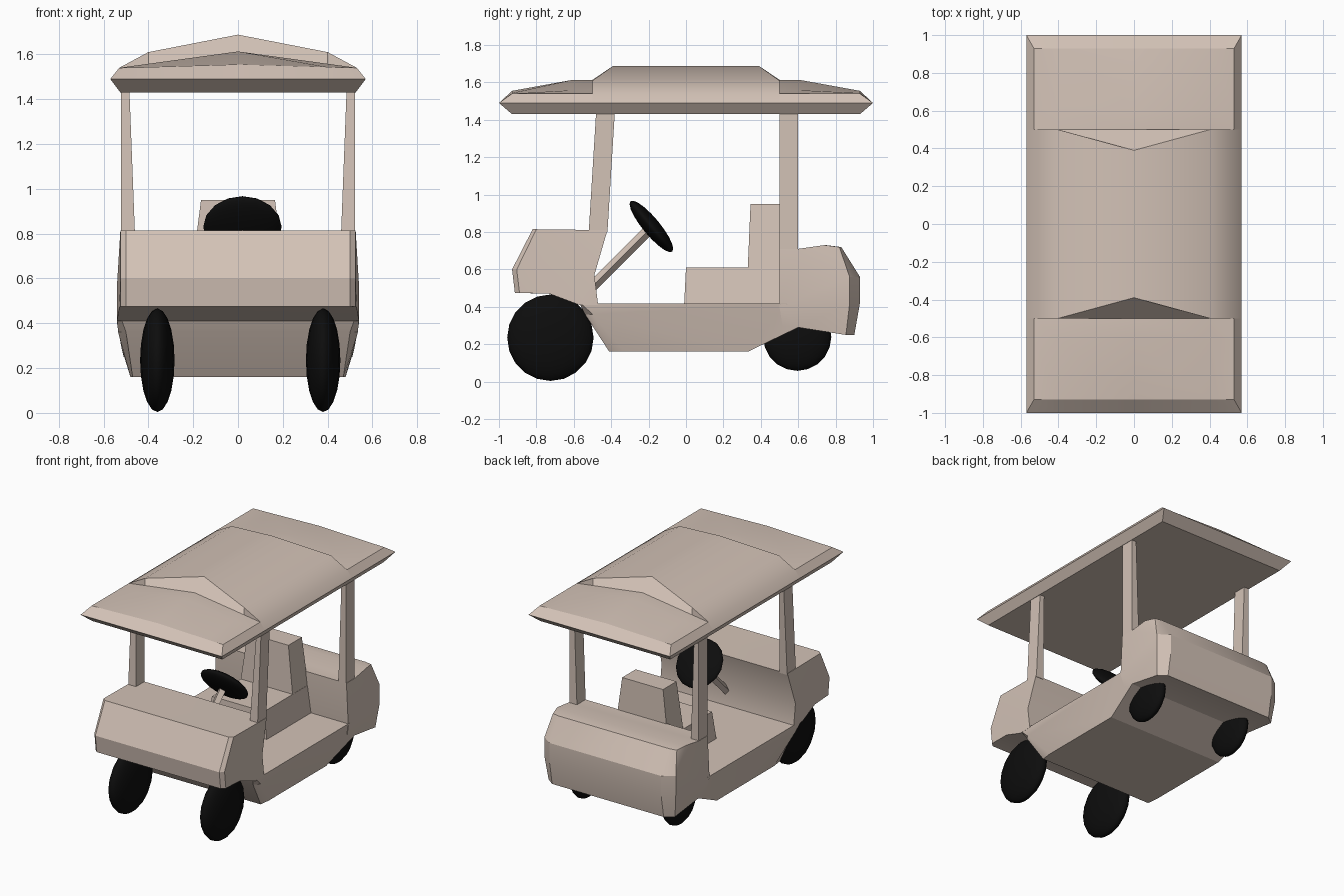
import bpy, bmesh, math
from mathutils import Vector

if "Cube" in bpy.data.objects:
    bpy.data.objects.remove(bpy.data.objects["Cube"], do_unlink=True)


def material(name, colour):
    mat = bpy.data.materials.new(name)
    mat.use_nodes = True
    mat.diffuse_color = colour
    mat.node_tree.nodes["Principled BSDF"].inputs["Base Color"].default_value = colour
    return mat


beige = material("warm beige", (0.65, 0.54, 0.47, 1))
black = material("rubber black", (0.004, 0.004, 0.004, 1))


def shade(obj, degrees):
    bpy.ops.object.select_all(action='DESELECT')
    obj.select_set(True)
    bpy.context.view_layer.objects.active = obj
    bpy.ops.object.shade_smooth_by_angle(angle=math.radians(degrees))


def loft(name, sections, mat=beige, angle=25):
    """Join matching closed sections with strips and cap both ends."""
    bm = bmesh.new()
    rings = [[bm.verts.new(p) for p in section] for section in sections]
    count = len(rings[0])
    for a, b in zip(rings, rings[1:]):
        for i in range(count):
            j = (i + 1) % count
            bm.faces.new((a[i], a[j], b[j], b[i]))
    bm.faces.new(rings[0])
    bm.faces.new(rings[-1])
    bmesh.ops.remove_doubles(bm, verts=bm.verts, dist=0.0005)
    bmesh.ops.dissolve_degenerate(bm, edges=bm.edges, dist=0.0005)
    bmesh.ops.triangulate(bm, faces=[f for f in bm.faces if len(f.verts) > 4])
    bmesh.ops.recalc_face_normals(bm, faces=bm.faces)
    mesh = bpy.data.meshes.new(name)
    bm.to_mesh(mesh)
    bm.free()
    obj = bpy.data.objects.new(name, mesh)
    bpy.context.collection.objects.link(obj)
    mesh.materials.append(mat)
    shade(obj, angle)
    return obj


def shell(name, profile):
    """Side profile of (y, z, inner half width, outer y, outer half width)."""
    sections = []
    for side, outer in ((-1, True), (-1, False), (1, False), (1, True)):
        sections.append([(side * (ow if outer else iw), oy if outer else y, z)
                         for y, z, iw, oy, ow in profile])
    return loft(name, sections)


def ellipsoid(name, centre, size, tilt=(0, 0, 0)):
    bpy.ops.mesh.primitive_uv_sphere_add(segments=16, ring_count=10, location=centre, rotation=tilt)
    obj = bpy.context.object
    obj.name = name
    obj.scale = size
    obj.data.materials.append(black)
    shade(obj, 60)


# Front cowl with narrow chamfers at the nose
shell("front_cowl", [
    (-.42, .81, .50, -.42, .525), (-.82, .815, .50, -.80, .525),
    (-.93, .60, .50, -.905, .525), (-.915, .475, .50, -.89, .525),
    (-.73, .47, .50, -.73, .53), (-.57, .41, .50, -.57, .54),
    (-.47, .41, .50, -.47, .54), (-.49, .57, .50, -.49, .54)])

# Low floor tub, narrower underneath
shell("floor_tub", [
    (-.57, .418, .52, -.56, .54), (.54, .418, .52, .54, .54),
    (.60, .29, .50, .60, .52), (.33, .16, .46, .33, .48),
    (-.41, .16, .47, -.33, .48), (-.54, .36, .50, -.50, .535)])

# Rear body with broad chamfers at the tail
shell("rear_body", [
    (.50, .40, .45, .50, .54), (.50, .71, .45, .50, .525),
    (.60, .71, .45, .60, .525), (.75, .73, .45, .74, .52),
    (.83, .72, .45, .82, .50), (.93, .56, .45, .875, .53),
    (.93, .42, .45, .875, .53), (.90, .25, .45, .855, .51),
    (.60, .29, .45, .60, .52), (.52, .27, .45, .52, .51)])

# Seat base and backrest, flaring towards the floor
def box_stack(name, layers):
    loft(name, [[(-w, a, z), (w, a, z), (w, b, z), (-w, b, z)]
                for z, w, a, b in layers])


box_stack("seat_base", [(.41, .24, -.01, .51), (.61, .21, 0, .51)])
box_stack("seat_back", [(.60, .21, .33, .51), (.95, .165, .345, .50)])

# Roof posts
for side, label in ((1, "left"), (-1, "right")):
    for place, low, high, z0, z1 in (("front", -.52, -.48, .80, 1.45),
                                     ("rear", .50, .50, .70, 1.45)):
        def ring(y, z, inner):
            return [(side * x, y + d, z) for x, d in
                    ((inner, 0), (.522, 0), (.522, .1), (inner, .1))]
        loft(f"{place}_post_{label}", [ring(low, z0, .46), ring(high, z1, .485)])

# Roof canopy: flared rim, crowned ends and a raised middle
def roof_section(y, shoulder, crown, crown_y):
    half = [(.525, y, 1.43), (.57, y, 1.49), (.53, y, 1.54), (.40, y, shoulder)]
    mirrored = [(-x, v, z) for x, v, z in reversed(half)]
    return half + [(0, crown_y, crown)] + mirrored


def roof_tip(y):
    xs = (.57, .57, .57, .40, 0, -.40, -.57, -.57, -.57)
    return [(x, y, 1.49) for x in xs]


front_half = [(-.93, 1.543, 1.555, -.93), (-.61, 1.558, 1.613, -.61),
              (-.501, 1.558, 1.613, -.501), (-.499, 1.61, 1.688, -.39)]
rear_half = [(-y, s, c, -cy) for y, s, c, cy in reversed(front_half)]
loft("roof_canopy", [roof_tip(-1)] + [roof_section(*r) for r in front_half + rear_half]
     + [roof_tip(1)])

# Wheels
for x, label in ((.38, "left"), (-.36, "right")):
    ellipsoid(f"front_wheel_{label}", (x, -.725, .235), (.077, .231, .231))
    ellipsoid(f"rear_wheel_{label}", (x, .595, .24), (.065, .182, .182))

# Steering wheel and column
ellipsoid("steering_wheel", (.02, -.185, .83), (.175, .175, .045), (-.88, 0, 0))
start, end = Vector((.02, -.51, .50)), Vector((.02, -.19, .82))
bpy.ops.mesh.primitive_cylinder_add(vertices=4, radius=.028, depth=(end - start).length,
                                    location=(start + end) / 2)
column = bpy.context.object
column.name = "steering_column"
column.rotation_euler = (end - start).to_track_quat('Z', 'Y').to_euler()
column.data.materials.append(beige)
